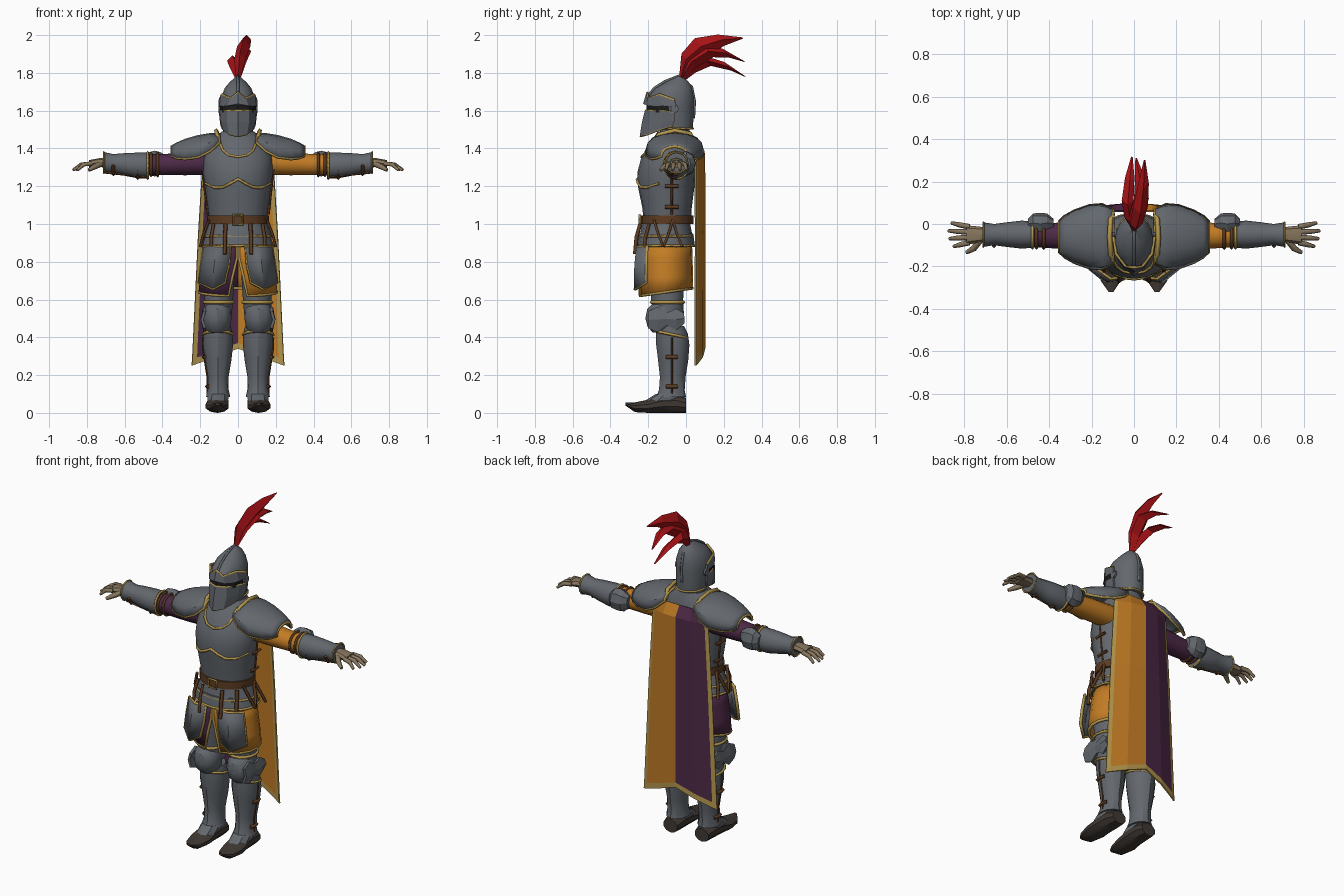
import bpy, bmesh
from math import sin, cos, pi, sqrt, radians

COLORS = {"steel": (.125, .138, .155), "gold": (.46, .31, .075), "orange": (.54, .20, .018),
          "purple": (.075, .022, .062), "red": (.38, .006, .008), "leather": (.11, .045, .016),
          "glove": (.24, .18, .11), "boot": (.05, .04, .033), "slit": (.012, .012, .013)}
MATS = {}
for k, c in COLORS.items():
    MATS[k] = bpy.data.materials.new(k)
    MATS[k].diffuse_color = (*c, 1)


def smooth(o, angle=32):
    bpy.ops.object.select_all(action='DESELECT')
    o.select_set(True)
    bpy.context.view_layer.objects.active = o
    bpy.ops.object.shade_smooth_by_angle(angle=radians(angle))


def skin(name, rows, mats, closed=False, thick=0, pick=None, flat=False):
    """Faces between rows of points; closed rows give a capped solid."""
    bm = bmesh.new()
    vs = [[bm.verts.new(p) for p in r] for r in rows]
    n = len(rows[0])
    for a, b in zip(vs, vs[1:]):
        for i in range(n if closed else n - 1):
            j = (i + 1) % n
            bm.faces.new((a[i], a[j], b[j], b[i]))
    if closed:
        bm.faces.new(vs[0])
        bm.faces.new(vs[-1])
    bmesh.ops.recalc_face_normals(bm, faces=bm.faces)
    if pick:
        for f in bm.faces:
            f.material_index = pick(f.calc_center_median())
    me = bpy.data.meshes.new(name)
    bm.to_mesh(me)
    bm.free()
    for m in mats.split():
        me.materials.append(MATS[m])
    o = bpy.data.objects.new(name, me)
    bpy.context.collection.objects.link(o)
    if thick:
        md = o.modifiers.new("thickness", 'SOLIDIFY')
        md.thickness, md.offset = thick, 0
    if not flat:
        smooth(o)
    return o


def ring(axis, t, a, b, ra, rb, n=16):
    """Ellipse across an axis; a, b are the two other coordinates in order."""
    out = []
    for i in range(n):
        u, v = a + ra * sin(2 * pi * i / n), b - rb * cos(2 * pi * i / n)
        out.append({'x': (t, u, v), 'y': (u, t, v), 'z': (u, v, t)}[axis])
    return out


def loft(name, axis, secs, mat, n=16, **kw):
    return skin(name, [ring(axis, *s, n) for s in secs], mat, True, **kw)


def tube(name, pts, r, mat, radii=None, cyclic=False, res=0):
    cu = bpy.data.curves.new(name, 'CURVE')
    cu.dimensions, cu.bevel_depth, cu.bevel_resolution, cu.use_fill_caps = '3D', r, res, True
    sp = cu.splines.new('POLY')
    sp.points.add(len(pts) - 1)
    for i, p in enumerate(pts):
        sp.points[i].co = (*p, 1)
        sp.points[i].radius = radii[i] if radii else 1
    sp.use_cyclic_u = cyclic
    cu.materials.append(MATS[mat])
    o = bpy.data.objects.new(name, cu)
    bpy.context.collection.objects.link(o)
    bpy.ops.object.select_all(action='DESELECT')
    o.select_set(True)
    bpy.context.view_layer.objects.active = o
    bpy.ops.object.convert(target='MESH')
    return bpy.context.object


def hoop(name, axis, t, a, b, ra, rb, r=.007, mat="gold"):
    tube(name, ring(axis, t, a, b, ra, rb), r, mat, cyclic=True)


def border(rows):
    return rows[0] + [r[-1] for r in rows[1:-1]] + rows[-1][::-1] + [r[0] for r in rows[-2:0:-1]]


# Cuirass with neckline and waist trim
TORSO = [(1.0, 0, -.10, .15, .125), (1.08, 0, -.10, .16, .13), (1.2, 0, -.105, .175, .15),
         (1.27, 0, -.105, .185, .153), (1.34, 0, -.095, .185, .145), (1.41, 0, -.08, .165, .125),
         (1.46, 0, -.07, .12, .1), (1.49, 0, -.065, .085, .085)]
loft("cuirass", 'z', TORSO, "steel", 20)


def on_chest(x, z, off=.002):
    for a, b in zip(TORSO, TORSO[1:]):
        if a[0] <= z <= b[0]:
            f = (z - a[0]) / (b[0] - a[0])
            cy, rx, ry = [a[i] + f * (b[i] - a[i]) for i in (2, 3, 4)]
            return (x, cy - ry * sqrt(max(0, 1 - (x / rx) ** 2)) - off, z)


for nm, half in (("plackart_trim", [(0, 1.238), (.04, 1.215), (.08, 1.195), (.125, 1.193), (.172, 1.215)]),
                 ("neckline_trim", [(0, 1.355), (.05, 1.365), (.08, 1.39), (.095, 1.43), (.115, 1.455)])):
    line = [(-x, z) for x, z in half[:0:-1]] + half
    tube(nm, [on_chest(x, z) for x, z in line], .008, "gold")
loft("neck", 'z', [(1.44, 0, -.06, .085, .08), (1.55, 0, -.06, .075, .075)], "steel")

# Belt, buckle, fauld and skirt
loft("belt", 'z', [(1.0, 0, -.10, .163, .14), (1.045, 0, -.10, .163, .14)], "leather")
tube("buckle", [(-.025, -.245, .998), (.025, -.245, .998), (.025, -.245, 1.048), (-.025, -.245, 1.048)],
     .007, "gold", cyclic=True)
for i, (top, bot, a, b) in enumerate([(1.01, .935, .15, .178), (.95, .885, .168, .19)]):
    loft(f"fauld_{i}", 'z', [(top, 0, -.105, a, a - .025), (bot, 0, -.105, b, b - .038)], "steel")
    hoop(f"fauld_trim_{i}", 'z', bot, 0, -.105, b, b - .038)

for s in (-1, 1):
    side = "left" if s < 0 else "right"
    cloth = "purple" if s < 0 else "orange"

    def P(pts):
        return [(s * x, y, z) for x, y, z in pts]

    def X(name, secs, mat, n=12, **kw):
        return loft(f"{name}_{side}", 'x', [(s * q[0], *q[1:]) for q in secs], mat, n, **kw)

    def Z(name, secs, mat, n=12, **kw):
        return loft(f"{name}_{side}", 'z', [(q[0], s * q[1], *q[2:]) for q in secs], mat, n, **kw)

    def T(name, pts, r, mat, **kw):
        return tube(f"{name}_{side}", P(pts), r, mat, **kw)

    # Half skirt with a split at the front
    rows = []
    for z, rx, ry, gap in ((.9, .165, .135, .02), (.82, .182, .138, .03), (.72, .198, .14, .15), (.64, .205, .14, .24)):
        rows.append(P([(rx * sin(t), -.107 - ry * cos(t), z - (.02 * cos(t) if z < .7 else 0))
                       for t in [gap + (pi - gap) * i / 9 for i in range(10)]]))
    skin(f"skirt_{side}", rows, cloth, thick=.008)
    tube(f"skirt_trim_{side}", [r[0] for r in rows] + rows[-1][1:], .009, "gold")

    # Tasset plate
    rows = [P([(.04, -.25, .88), (.11, -.258, .88), (.18, -.205, .88)]),
            P([(.05, -.258, .78), (.125, -.268, .78), (.195, -.21, .78)]),
            P([(.07, -.262, .69), (.135, -.27, .655), (.207, -.21, .69)])]
    skin(f"tasset_{side}", rows, "steel", thick=.012)
    tube(f"tasset_trim_{side}", border(rows), .009, "gold", cyclic=True)

    # Hanging straps
    for i, (x, y, dx) in enumerate([(.065, -.262, .005), (.13, -.215, .012)]):
        T(f"hanging_strap_{i}", [(x, y + .02, 1.0), (x + dx, y, .93), (x + dx, y - .008, .84)], .011, "leather")
    for i, (y0, y1) in enumerate([(-.17, -.12), (-.07, -.12), (-.07, -.02)]):
        T(f"hip_strap_{i}", [(.155, y0, 1.02), (.185, (y0 + y1) / 2, .94), (.2, y1, .88)], .009, "leather")

    # Side closure of the cuirass
    T("side_seam", [(.162, -.075, 1.05), (.178, -.075, 1.2), (.186, -.075, 1.3)], .006, "leather")
    for i, (z, x) in enumerate([(1.09, .163), (1.2, .176), (1.29, .187)]):
        T(f"side_strap_{i}", [(x, -.11, z), (x + .004, -.075, z), (x, -.04, z)], .01, "leather")

    # Pauldron
    rows = []
    for x, w, top, bot in ((.1, .125, 1.475, 1.43), (.15, .15, 1.475, 1.385), (.21, .145, 1.465, 1.355),
                           (.28, .12, 1.445, 1.345), (.325, .095, 1.425, 1.35), (.35, .07, 1.41, 1.36)):
        rows.append(P([(x, -.06 + w * cos(pi * i / 8), bot + (top - bot) * sin(pi * i / 8) ** .8)
                       for i in range(9)]))
    skin(f"pauldron_{side}", rows, "steel", thick=.012)
    tube(f"pauldron_trim_{side}", border(rows), .009, "gold", cyclic=True)
    T("collar_trim", [(.1, .05, 1.43), (.11, .02, 1.48), (.115, -.06, 1.495), (.11, -.14, 1.475), (.1, -.18, 1.43)],
      .012, "gold")

    # Sleeve, elbow guard, vambrace
    X("sleeve", [(.14, -.055, 1.325, .065, .065), (.28, -.055, 1.32, .066, .062), (.38, -.055, 1.315, .06, .056),
                 (.5, -.05, 1.315, .056, .056)], cloth)
    X("elbow_guard", [(.38, .0, 1.325, .025, .035), (.41, .005, 1.32, .045, .06), (.44, .0, 1.32, .052, .068),
                      (.475, .005, 1.32, .045, .06), (.5, .0, 1.32, .025, .035)], "steel", 8, flat=True)
    for i, x in enumerate((.425, .46)):
        hoop(f"elbow_strap_{side}_{i}", 'x', s * x, -.052, 1.315, .062, .06, .008, "leather")
    X("vambrace", [(.475, -.05, 1.31, .062, .068), (.53, -.05, 1.31, .066, .068), (.6, -.05, 1.315, .058, .06),
                   (.66, -.05, 1.32, .05, .05), (.71, -.05, 1.325, .058, .056)], "steel")
    hoop(f"vambrace_trim_{side}", 'x', s * .478, -.05, 1.31, .064, .07)
    hoop(f"cuff_trim_{side}", 'x', s * .71, -.05, 1.325, .058, .056, .005)
    T("vambrace_seam", [(.49, -.08, 1.25), (.6, -.075, 1.262), (.7, -.07, 1.272)], .006, "leather")
    for i, (x, z) in enumerate([(.53, 1.255), (.66, 1.275)]):
        T(f"vambrace_buckle_{i}", [(x, -.105, z + .035), (x, -.08, z - .004), (x, -.045, z - .012)], .01, "leather")

    # Gloved hand
    X("palm", [(.69, -.05, 1.325, .033, .026), (.73, -.05, 1.325, .038, .024), (.79, -.052, 1.318, .046, .02)],
      "glove", 8)
    for i in range(4):
        y, ln = -.088 + i * .025, (.065, .085, .09, .075)[i]
        T(f"finger_{i}", [(.775, y, 1.32), (.785 + ln * .5, y + (i - 1.5) * .006, 1.315),
                          (.785 + ln, y + (i - 1.5) * .012, 1.285)], .013, "glove", radii=[1, .95, .6], res=1)
    T("thumb", [(.72, -.07, 1.32), (.755, -.115, 1.305), (.79, -.135, 1.285)], .015, "glove", radii=[1, 1, .6], res=1)

    # Leg armour
    Z("thigh", [(.92, .085, -.1, .08, .1), (.7, .1, -.1, .08, .09), (.6, .102, -.1, .076, .085),
                (.5, .105, -.09, .07, .08)], "steel")
    hoop(f"thigh_trim_{side}", 'z', .585, s * .103, -.098, .078, .086, .009)
    Z("knee_cap", [(.575, .11, -.12, .055, .06), (.55, .11, -.125, .072, .08), (.5, .11, -.13, .076, .085),
                   (.455, .11, -.125, .068, .078), (.425, .11, -.115, .05, .06)], "steel")
    skin(f"knee_wing_{side}", [P([(.178, y, top), (.19, y, (top + bot) / 2), (.176, y, bot)]) for y, top, bot in
         ((-.2, .535, .45), (-.15, .56, .43), (-.1, .53, .465), (-.05, .55, .44), (-.01, .525, .475))],
         "steel", thick=.015, flat=True)
    Z("greave", [(.46, .108, -.085, .07, .075), (.42, .106, -.075, .078, .085), (.36, .106, -.07, .08, .088),
                 (.28, .105, -.068, .07, .08), (.19, .105, -.07, .055, .068), (.12, .105, -.075, .056, .068),
                 (.085, .105, -.08, .064, .08)], "steel")
    tube(f"greave_trim_{side}", [(s * .107 + .08 * sin(2 * pi * i / 16), -.078 - .084 * cos(2 * pi * i / 16),
                                  .415 + .018 * cos(2 * pi * i / 16)) for i in range(16)], .008, "gold", cyclic=True)
    T("greave_seam", [(.187, -.075, .4), (.186, -.075, .34), (.176, -.075, .28), (.162, -.075, .19), (.162, -.075, .1)],
      .005, "leather")
    for i, (z, x) in enumerate([(.295, .178), (.14, .16)]):
        T(f"greave_buckle_{i}", [(x - .004, -.105, z), (x + .006, -.075, z), (x - .004, -.045, z)], .011, "leather")

    # Boot with steel instep
    loft(f"boot_{side}", 'y', [(0, s * .105, .04, .048, .04), (-.05, s * .105, .05, .058, .05),
                               (-.13, s * .107, .047, .06, .047), (-.2, s * .11, .035, .064, .035),
                               (-.27, s * .11, .03, .048, .026), (-.32, s * .108, .046, .012, .008)], "boot", 10)
    Z("instep", [(.1, .105, -.085, .056, .075), (.075, .106, -.11, .058, .09), (.055, .107, -.13, .055, .1)], "steel", 10)

# Helmet skull
loft("helmet", 'z', [(1.5, 0, -.055, .08, .09), (1.56, 0, -.07, .088, .11), (1.62, 0, -.08, .091, .12),
                     (1.67, 0, -.08, .09, .122), (1.72, 0, -.065, .07, .097), (1.75, 0, -.047, .045, .063),
                     (1.78, 0, -.033, .012, .016)], "steel", 16)
tube("helmet_comb", [(0, -.2, 1.68), (0, -.165, 1.72), (0, -.11, 1.755), (0, -.035, 1.785), (0, .03, 1.725),
                     (0, .045, 1.65), (0, .04, 1.56)], .008, "steel")


def mask(name, half, mat, thick):
    rows = [[(-x, y, z) for x, y, z in h[:0:-1]] + h for h in half]
    skin(name, rows, mat, thick=thick, flat=True)
    return rows


# Eye slit, face plate, brow and neck guard
mask("eye_slit", [[(0, -.206, z), (.05, -.188, z), (.082, -.15, z), (.094, -.09, z)] for z in (1.59, 1.63)], "slit", .004)
face = mask("face_plate", [[(0, -.213, 1.6), (.055, -.188, 1.6), (.092, -.12, 1.598), (.096, -.06, 1.59)],
                           [(0, -.228, 1.54), (.055, -.19, 1.54), (.088, -.125, 1.545), (.092, -.06, 1.55)],
                           [(0, -.24, 1.465), (.045, -.205, 1.475), (.076, -.14, 1.5), (.088, -.07, 1.52)]], "steel", .01)
tube("face_top_trim", face[0], .006, "gold")
tube("face_bottom_trim", face[-1], .006, "gold")
brow = mask("brow", [[(0, -.205, 1.695), (.04, -.2, 1.665), (.085, -.14, 1.685), (.097, -.06, 1.655)],
                     [(0, -.222, 1.635), (.052, -.197, 1.625), (.093, -.13, 1.625), (.099, -.05, 1.62)]], "steel", .01)
tube("brow_trim", brow[0], .007, "gold")
hoop("neck_guard_trim", 'z', 1.505, 0, -.052, .081, .09, .006)
for s in (-1, 1):
    tube("visor_hinge", [(s * .09, -.06, 1.61), (s * .102, -.06, 1.61)], .022, "steel", res=2)

# Plume feathers: spine points (x, y, z) with half height and half width
PLUME = [[(0, -.03, 1.76, .012, .01), (.01, .0, 1.87, .04, .03), (.03, .08, 1.94, .055, .035),
          (.045, .19, 1.975, .035, .025), (.05, .3, 1.985, .004, .004)],
         [(0, -.03, 1.76, .012, .01), (.01, .03, 1.86, .04, .035), (.035, .12, 1.915, .04, .035),
          (.03, .21, 1.905, .03, .025), (.01, .31, 1.86, .004, .004)],
         [(0, -.025, 1.76, .012, .01), (-.015, .03, 1.83, .035, .03), (-.03, .11, 1.865, .035, .028),
          (-.02, .22, 1.835, .028, .022), (-.01, .315, 1.78, .004, .004)]]
for i, f in enumerate(PLUME):
    skin(f"plume_feather_{i}", [[(x, y - h * .6, z + h * .8), (x + w, y, z), (x, y + h * .6, z - h * .8), (x - w, y, z)]
                                for x, y, z, h, w in f], "red", True, flat=True)

# Two-tone cape with gold hem
US = (-1, -.9, -.5, 0, .5, .9, 1)
cape = []
for z, w, up in ((1.43, .16, 0), (1.36, .185, .01), (.95, .21, .03), (.6, .227, .05), (.285, .242, .085), (.25, .245, .09)):
    cape.append([(u * w, (.098 if z < 1.4 else .06) - .048 * abs(u) ** 2 * (z < 1.4), z + up * (1 - abs(u)))
                 for u in US])
skin("cape", cape, "gold purple orange", thick=.008, flat=True,
     pick=lambda c: 0 if c.z < .37 and c.z < .335 - .09 * abs(c.x) / .245 + .03 and abs(c.z - .2675 - .0875 *
     (1 - abs(c.x) / .2435)) < .012 or abs(c.x) > .92 * (.245 - .062 * (c.z - .25) / 1.1)
     else (1 if c.x < 0 else 2))
